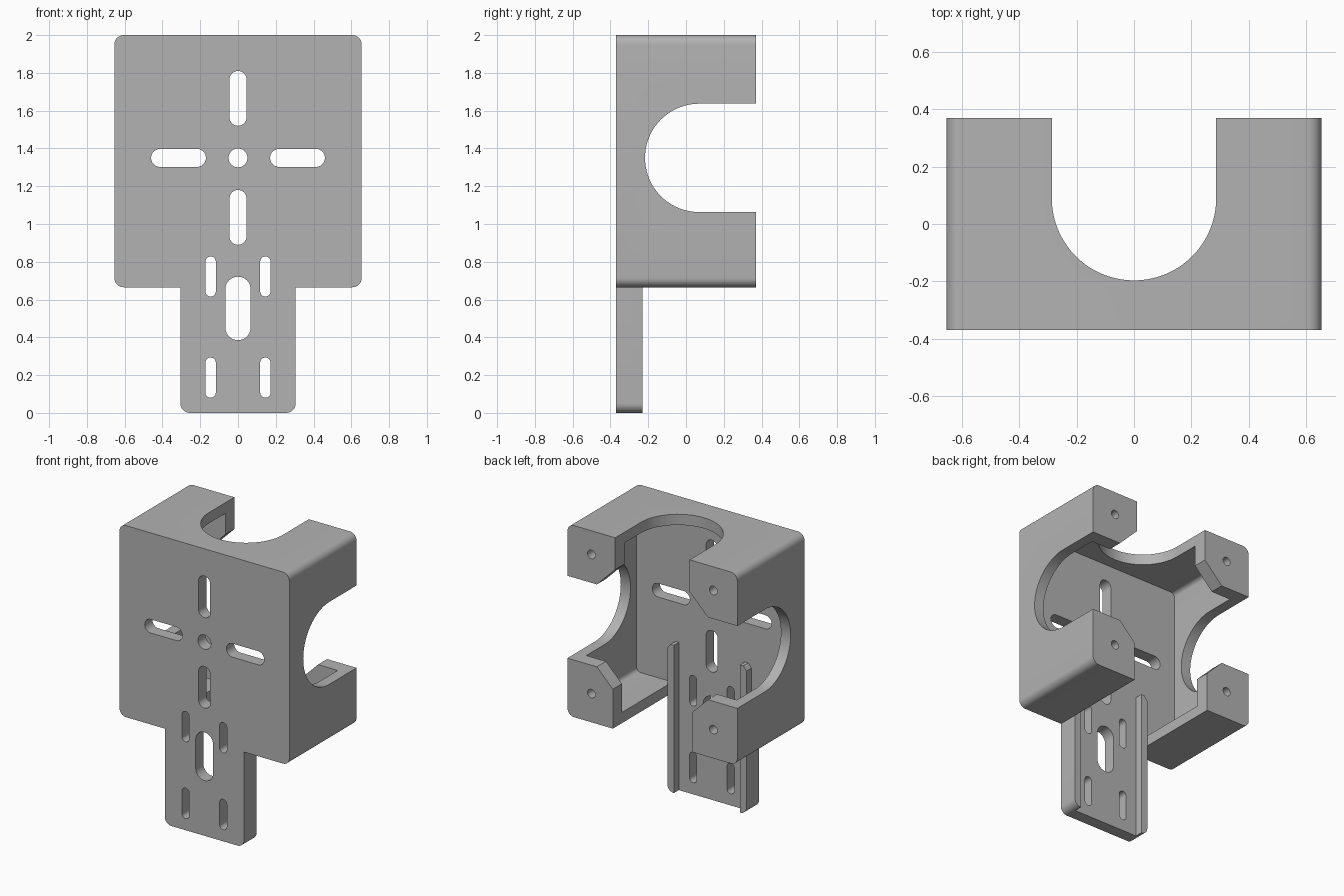
import bpy, bmesh, math
from mathutils import Vector

cube = bpy.data.objects.get("Cube")
if cube:
    bpy.data.objects.remove(cube)

grey = bpy.data.materials.new("mid grey")
grey.use_nodes = True
grey.diffuse_color = (0.45, 0.45, 0.45, 1)
grey.node_tree.nodes["Principled BSDF"].inputs["Base Color"].default_value = (0.45, 0.45, 0.45, 1)

# Main dimensions
W, FRONT, BACK, LOW, TOP, MID = 0.655, -0.37, 0.37, 0.665, 2.0, 1.35
WALL, PLATE = 0.075, -0.285
TONGUE = 0.305


def prism(name, pts, axis, a, b):
    """Extrude a 2D outline from a to b along an axis."""
    place = {"x": lambda u, v, d: (d, u, v),
             "y": lambda u, v, d: (u, d, v),
             "z": lambda u, v, d: (u, v, d)}[axis]
    bm = bmesh.new()
    face = bm.faces.new([bm.verts.new(place(u, v, a)) for u, v in pts])
    ext = bmesh.ops.extrude_face_region(bm, geom=[face])
    move = Vector(place(0, 0, b - a))
    bmesh.ops.translate(bm, vec=move, verts=[g for g in ext["geom"] if isinstance(g, bmesh.types.BMVert)])
    bmesh.ops.recalc_face_normals(bm, faces=bm.faces[:])
    mesh = bpy.data.meshes.new(name)
    bm.to_mesh(mesh)
    bm.free()
    mesh.materials.append(grey)
    obj = bpy.data.objects.new(name, mesh)
    bpy.context.collection.objects.link(obj)
    return obj


def arc(cx, cy, r, start, end, n):
    angles = [math.radians(start + (end - start) * i / n) for i in range(n + 1)]
    return [(cx + r * math.cos(t), cy + r * math.sin(t)) for t in angles]


def rounded(x0, x1, z0, z1, r, n=8):
    """Rectangle outline with round corners."""
    return (arc(x1 - r, z1 - r, r, 0, 90, n) + arc(x0 + r, z1 - r, r, 90, 180, n)
            + arc(x0 + r, z0 + r, r, 180, 270, n) + arc(x1 - r, z0 + r, r, 270, 360, n))


def combine(target, tool, operation="DIFFERENCE"):
    """Apply a boolean and discard the tool."""
    mod = target.modifiers.new("cut", "BOOLEAN")
    mod.object, mod.operation, mod.solver = tool, operation, "EXACT"
    bpy.context.view_layer.update()
    graph = bpy.context.evaluated_depsgraph_get()
    mesh = bpy.data.meshes.new_from_object(target.evaluated_get(graph))
    target.modifiers.clear()
    target.data = mesh
    bpy.data.objects.remove(tool)


def slot(x, z, w, h):
    r = min(w, h) / 2 - 0.0005
    combine(body, prism("slot_cutter", rounded(x - w / 2, x + w / 2, z - h / 2, z + h / 2, r, 10),
                        "y", FRONT - 0.1, PLATE + 0.03))


# Box housing, hollowed but leaving material for the rear corner blocks
body = prism("bracket_body", rounded(-W, W, LOW, TOP, 0.05), "y", FRONT, BACK)
combine(body, prism("cavity_cutter", rounded(WALL - W, W - WALL, LOW + WALL, TOP - WALL, 0.03),
                    "y", PLATE, BACK - 0.1))

# Chamfer on the inner corners of the blocks
c = 0.715
combine(body, prism("chamfer_cutter", [(c, MID), (0, MID + c), (-c, MID), (0, MID - c)],
                    "y", BACK - 0.15, BACK + 0.1))

# Round-ended openings in the side walls and the top wall
r = 0.287
side = arc(0.07, MID, r, 90, 270, 40) + [(0.6, MID - r), (0.6, MID + r)]
combine(body, prism("side_cutter", side, "x", -1, 1))
top = arc(0, 0.09, r, 180, 360, 40) + [(r, 0.6), (-r, 0.6)]
combine(body, prism("top_cutter", top, "z", MID, TOP + 0.2))

# Straight opening through the floor
floor = [(-TONGUE, PLATE), (TONGUE, PLATE), (TONGUE, 0.6), (-TONGUE, 0.6)]
combine(body, prism("floor_cutter", floor, "z", LOW - 0.2, MID))

# Screw holes in the four blocks
for sx in (-1, 1):
    for sz in (-1, 1):
        hole = arc(sx * 0.47, MID + sz * 0.485, 0.03, 0, 345, 23)
        combine(body, prism("screw_cutter", hole, "y", BACK - 0.2, BACK + 0.1))

# Mounting tongue continuing the front plate downwards
tongue = (arc(TONGUE - 0.05, 0.05, 0.05, 270, 360, 8) + [(TONGUE, 0.9), (-TONGUE, 0.9)]
          + arc(0.05 - TONGUE, 0.05, 0.05, 180, 270, 8))
combine(body, prism("tongue", tongue, "y", FRONT, PLATE), "UNION")

# Slots in the front plate
combine(body, prism("centre_cutter", arc(0, MID, 0.05, 0, 350, 35), "y", FRONT - 0.1, PLATE + 0.03))
for s in (-1, 1):
    slot(0, MID + s * 0.315, 0.09, 0.29)
    slot(s * 0.315, MID, 0.29, 0.095)
    for z in (0.187, 0.722):
        slot(s * 0.145, z, 0.055, 0.212)
slot(0, 0.553, 0.134, 0.336)

# Guide rails along the tongue edges
rails = []
for s, name in ((1, "left_rail"), (-1, "right_rail")):
    outline = [(TONGUE - 0.05, 0)] + arc(TONGUE - 0.05, 0.05, 0.05, 275, 360, 8)
    outline += [(TONGUE, 1.0), (TONGUE - 0.025, 1.03), (TONGUE - 0.05, 1.03)]
    rails.append(prism(name, [(s * x, z) for x, z in outline], "y", PLATE, -0.23))

for obj in [body] + rails:
    bpy.ops.object.select_all(action="DESELECT")
    obj.select_set(True)
    bpy.context.view_layer.objects.active = obj
    bpy.ops.object.shade_smooth_by_angle(angle=math.radians(30))
